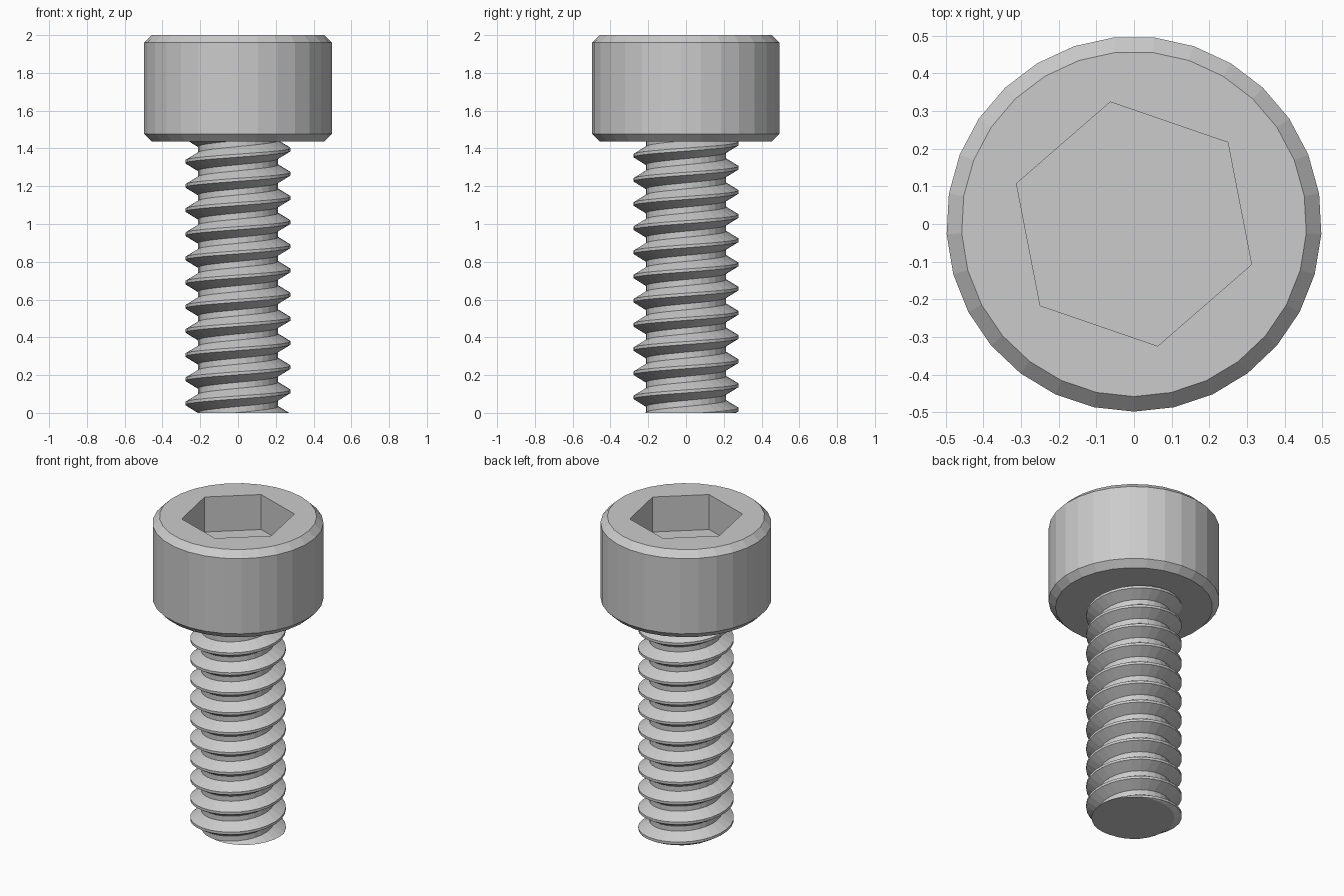
import bpy
import bmesh
from math import sin, cos, tau, pi, radians
from mathutils import Vector

cube = bpy.data.objects.get("Cube")
if cube:
    bpy.data.objects.remove(cube, do_unlink=True)

SIDES = 29
HEAD_BOTTOM, TOP = 1.437, 2.0
HEAD_R, CHAMFER = 0.498, 0.04
HEX_R, HEX_DEPTH = 0.33, 0.225
CREST_R, ROOT_R, PITCH = 0.279, 0.213, 0.128

steel = bpy.data.materials.new("steel_grey")
steel.use_nodes = True
grey = (0.6, 0.6, 0.6, 1)
steel.diffuse_color = grey
steel.node_tree.nodes["Principled BSDF"].inputs["Base Color"].default_value = grey


def finish(bm, name):
    bmesh.ops.recalc_face_normals(bm, faces=bm.faces)
    mesh = bpy.data.meshes.new(name)
    bm.to_mesh(mesh)
    bm.free()
    mesh.materials.append(steel)
    obj = bpy.data.objects.new(name, mesh)
    bpy.context.collection.objects.link(obj)
    return obj


def ring(bm, radius, z, sides=SIDES, start=-pi / 2):
    angles = [start + tau * i / sides for i in range(sides)]
    return [bm.verts.new((radius * cos(a), radius * sin(a), z)) for a in angles]


def bridge(bm, lower, upper):
    n = len(lower)
    for i in range(n):
        j = (i + 1) % n
        bm.faces.new((lower[i], lower[j], upper[j], upper[i]))


# Head: chamfered cylinder with a hexagonal socket
bm = bmesh.new()
profile = [(HEAD_R - CHAMFER, HEAD_BOTTOM), (HEAD_R, HEAD_BOTTOM + CHAMFER),
           (HEAD_R, TOP - CHAMFER), (HEAD_R - CHAMFER, TOP)]
rings = [ring(bm, r, z) for r, z in profile]
for lower, upper in zip(rings, rings[1:]):
    bridge(bm, lower, upper)
bm.faces.new(rings[0])
hex_top = ring(bm, HEX_R, TOP, 6, radians(-19))
hex_floor = ring(bm, HEX_R, TOP - HEX_DEPTH, 6, radians(-19))
bridge(bm, hex_top, hex_floor)
bm.faces.new(hex_floor)
rim = [e for e in bm.edges if e.is_boundary]
bmesh.ops.triangle_fill(bm, edges=rim, use_beauty=True, normal=Vector((0, 0, 1)))
finish(bm, "socket_head")

# Threaded shank: right-handed helix with flat crests and roots
bm = bmesh.new()
tooth = [(ROOT_R, -3 / 8), (CREST_R, -1 / 16), (CREST_R, 1 / 16), (ROOT_R, 3 / 8)]
turns = int(HEAD_BOTTOM / PITCH) + 5
count = turns * SIDES
strands = []
for radius, offset in tooth:
    strand = []
    for k in range(count):
        a = -pi / 2 + tau * k / SIDES
        z = 0.018 + PITCH * (a / tau - 0.25 + offset - 2)
        strand.append(bm.verts.new((radius * cos(a), radius * sin(a), z)))
    strands.append(strand)
for lower, upper in zip(strands, strands[1:]):
    for k in range(count - 1):
        bm.faces.new((lower[k], lower[k + 1], upper[k + 1], upper[k]))
for k in range(count - SIDES - 1):
    low, high = strands[-1], strands[0]
    bm.faces.new((low[k], low[k + 1], high[k + 1 + SIDES], high[k + SIDES]))

# Trim the ends flat and cap them
for height, normal in ((0, -1), (HEAD_BOTTOM + 0.02, 1)):
    cut = bmesh.ops.bisect_plane(
        bm, geom=bm.verts[:] + bm.edges[:] + bm.faces[:], dist=1e-6,
        plane_co=(0, 0, height), plane_no=(0, 0, normal), clear_outer=True)
    edges = [e for e in cut["geom_cut"] if isinstance(e, bmesh.types.BMEdge)]
    bmesh.ops.triangle_fill(bm, edges=edges, use_beauty=True,
                            normal=Vector((0, 0, normal)))
finish(bm, "threaded_shank")
